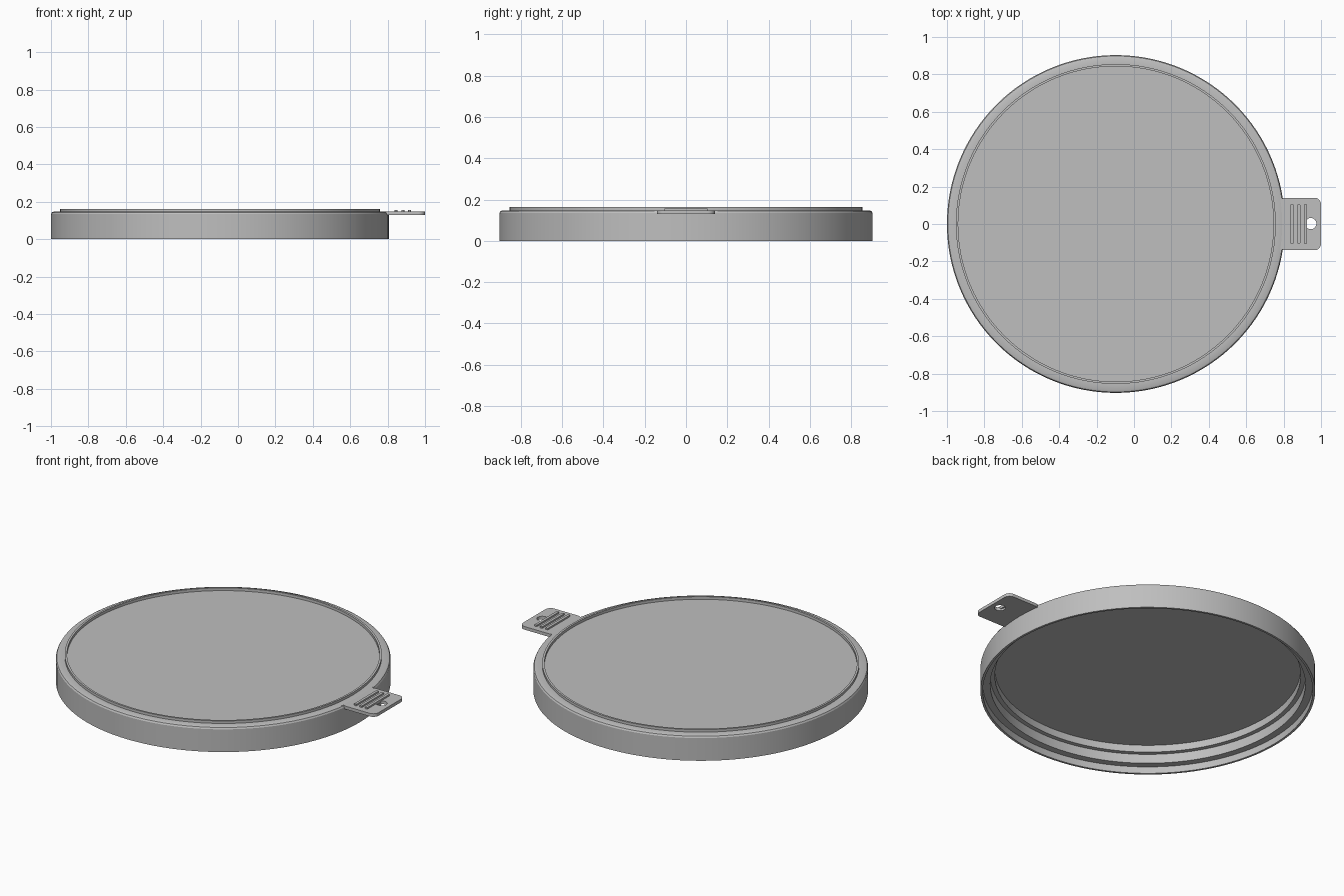
import bpy, bmesh, math
from mathutils import Matrix, Vector

if "Cube" in bpy.data.objects:
    bpy.data.objects.remove(bpy.data.objects["Cube"])

CENTRE_X = -0.097

grey = bpy.data.materials.new("plain grey")
grey.use_nodes = True
COLOUR = (0.52, 0.52, 0.52, 1)
grey.diffuse_color = COLOUR
grey.node_tree.nodes["Principled BSDF"].inputs["Base Color"].default_value = COLOUR


def finish(name, bm):
    bmesh.ops.recalc_face_normals(bm, faces=bm.faces)
    mesh = bpy.data.meshes.new(name)
    bm.to_mesh(mesh)
    bm.free()
    mesh.materials.append(grey)
    obj = bpy.data.objects.new(name, mesh)
    bpy.context.collection.objects.link(obj)
    return obj


def smooth(obj):
    bpy.ops.object.select_all(action='DESELECT')
    obj.select_set(True)
    bpy.context.view_layer.objects.active = obj
    bpy.ops.object.shade_smooth_by_angle(angle=math.radians(25))


def lathe(name, profile, steps=128):
    bm = bmesh.new()
    verts = [bm.verts.new((r, 0, z)) for r, z in profile]
    edges = [bm.edges.new(pair) for pair in zip(verts, verts[1:])]
    bmesh.ops.spin(bm, geom=verts + edges, cent=(0, 0, 0), axis=(0, 0, 1),
                   angle=math.tau, steps=steps, use_duplicate=False)
    bmesh.ops.remove_doubles(bm, verts=bm.verts, dist=0.0005)
    bmesh.ops.translate(bm, vec=(CENTRE_X, 0, 0), verts=bm.verts)
    return finish(name, bm)


def rounded_slab(name, x0, x1, half_y, z0, z1, radius, steps=8):
    bm = bmesh.new()
    cx, hx = (x0 + x1) / 2, (x1 - x0) / 2
    ring = []
    for corner, (sx, sy) in enumerate([(1, 1), (-1, 1), (-1, -1), (1, -1)]):
        for i in range(steps + 1):
            a = math.pi / 2 * (corner + i / steps)
            ring.append(bm.verts.new((cx + sx * (hx - radius) + radius * math.cos(a),
                                      sy * (half_y - radius) + radius * math.sin(a), z0)))
    base = bm.faces.new(ring)
    top = bmesh.ops.extrude_face_region(bm, geom=[base])["geom"]
    bmesh.ops.translate(bm, vec=(0, 0, z1 - z0),
                        verts=[v for v in top if isinstance(v, bmesh.types.BMVert)])
    return finish(name, bm)


# Lid: recessed panel, raised bead, chamfered rim, skirt and stepped inside
lid = lathe("lid", [
    (0, 0.147), (0.843, 0.147), (0.843, 0.163), (0.855, 0.163), (0.855, 0.148),
    (0.888, 0.148), (0.898, 0.144), (0.903, 0.135), (0.903, 0),
    (0.890, 0), (0.890, 0.04), (0.850, 0.04), (0.850, 0.095),
    (0.825, 0.095), (0.825, 0.137), (0, 0.137)])
smooth(lid)

# Pull tab with a hanging hole
tab = rounded_slab("pull_tab", 0.775, 1.0, 0.14, 0.129, 0.1475, 0.035)
bm = bmesh.new()
bmesh.ops.create_cone(bm, cap_ends=True, segments=32, radius1=0.03, radius2=0.03,
                      depth=0.2, matrix=Matrix.Translation((0.945, 0.002, 0.14)))
cutter = finish("hole_cutter", bm)
cutter.hide_render = True
cut = tab.modifiers.new("hole", 'BOOLEAN')
cut.operation = 'DIFFERENCE'
cut.solver = 'EXACT'
cut.object = cutter
bpy.context.view_layer.objects.active = tab
bpy.ops.object.modifier_apply(modifier=cut.name)
bpy.data.objects.remove(cutter)
smooth(tab)

# Grip ridges across the tab
for n in range(3):
    x = 0.845 + 0.036 * n
    ridge = rounded_slab(f"grip_ridge_{n + 1}", x - 0.008, x + 0.008, 0.105,
                         0.14, 0.157, 0.004, steps=3)
    smooth(ridge)

# Small flares joining the tab to the skirt
for side, label in ((1, "left"), (-1, "right")):
    bm = bmesh.new()
    outline = [(0.765, 0.155), (0.784, 0.152), (0.788, 0.138), (0.796, 0.130), (0.765, 0.120)]
    face = bm.faces.new([bm.verts.new((x, side * y, 0.129)) for x, y in outline])
    top = bmesh.ops.extrude_face_region(bm, geom=[face])["geom"]
    bmesh.ops.translate(bm, vec=Vector((0, 0, 0.018)),
                        verts=[v for v in top if isinstance(v, bmesh.types.BMVert)])
    finish(f"tab_flare_{label}", bm)
